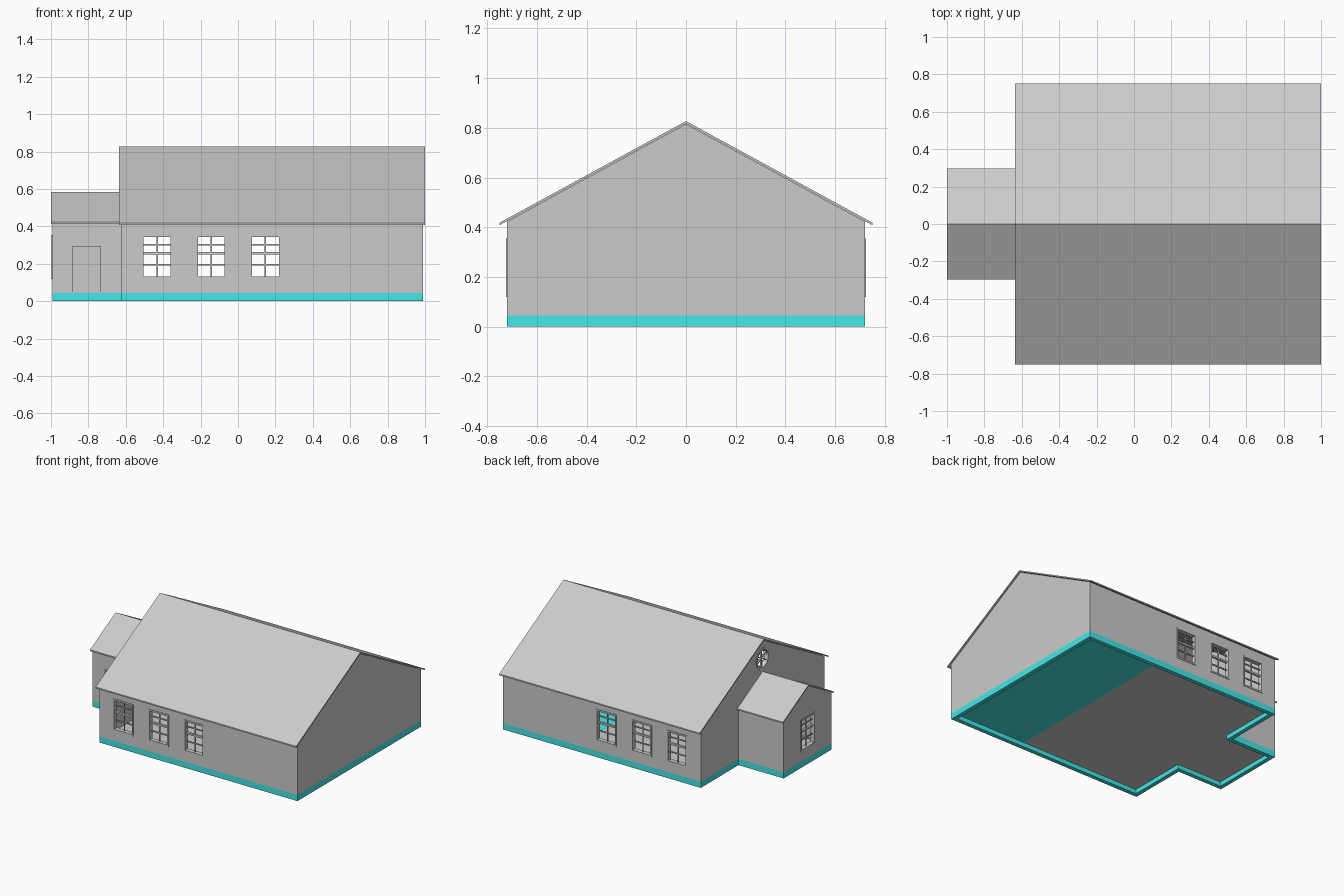
import bpy, bmesh
from math import pi, sin, cos
from mathutils import Matrix, Vector

if "Cube" in bpy.data.objects:
    bpy.data.objects.remove(bpy.data.objects["Cube"])

PITCH = 0.545
T = 0.03            # wall thickness
BASE = 0.045        # plinth height
WIN_X = (-0.432, -0.143, 0.146)

teal = bpy.data.materials.new("teal")
teal.diffuse_color = (0.06, 0.8, 0.8, 1)
teal.use_nodes = True
teal.node_tree.nodes["Principled BSDF"].inputs["Base Color"].default_value = teal.diffuse_color


def finish(name, bm, mat=None):
    bmesh.ops.recalc_face_normals(bm, faces=bm.faces)
    me = bpy.data.meshes.new(name)
    bm.to_mesh(me)
    bm.free()
    ob = bpy.data.objects.new(name, me)
    bpy.context.collection.objects.link(ob)
    if mat:
        me.materials.append(mat)
    return ob


def add_box(bm, x0, x1, y0, y1, z0, z1, m=Matrix()):
    c = Vector(((x0 + x1) / 2, (y0 + y1) / 2, (z0 + z1) / 2))
    s = Matrix.Diagonal((x1 - x0, y1 - y0, z1 - z0, 1))
    bmesh.ops.create_cube(bm, size=1, matrix=m @ Matrix.Translation(c) @ s)


def box(name, *dims, mat=None):
    bm = bmesh.new()
    add_box(bm, *dims)
    return finish(name, bm, mat)


def extrude(name, pts, vec, mat=None):
    bm = bmesh.new()
    f = bm.faces.new([bm.verts.new(p) for p in pts])
    r = bmesh.ops.extrude_face_region(bm, geom=[f], use_keep_orig=True)
    bmesh.ops.translate(bm, vec=vec, verts=[v for v in r["geom"] if isinstance(v, bmesh.types.BMVert)])
    return finish(name, bm, mat)


def gable(name, x0, x1, hy, z0, ridge):
    e = ridge - hy * PITCH
    prof = [(-hy, z0), (hy, z0), (hy, e), (0, ridge), (-hy, e)]
    return extrude(name, [(x0, y, z) for y, z in prof], (x1 - x0, 0, 0))


def roof(name, x0, x1, hy, ridge, t=0.01):
    e = ridge - hy * PITCH
    prof = [(-hy, e), (0, ridge), (hy, e), (hy, e - t), (0, ridge - t), (-hy, e - t)]
    return extrude(name, [(x0, y, z) for y, z in prof], (x1 - x0, 0, 0))


def cut(ob, cutters):
    for c in cutters:
        c.hide_render = True
        mod = ob.modifiers.new("cut", "BOOLEAN")
        mod.operation, mod.solver, mod.object = "DIFFERENCE", "EXACT", c
        bpy.context.view_layer.objects.active = ob
        bpy.ops.object.modifier_apply(modifier=mod.name)
        bpy.data.objects.remove(c)


def sash_window(name, pos, angle):
    """Local frame: outside faces -y, origin on the outer wall face at z=0."""
    m = Matrix.Translation(pos) @ Matrix.Rotation(angle, 4, "Z")
    bm = bmesh.new()
    for s in (-1, 1):                                        # casing sides
        add_box(bm, *sorted((s * 0.072, s * 0.082)), -0.004, T, 0.12, 0.355, m)
    for z0, z1 in ((0.12, 0.132), (0.343, 0.355)):           # sill and head
        add_box(bm, -0.082, 0.082, -0.004, T, z0, z1, m)
    add_box(bm, -0.073, 0.073, 0.006, 0.022, 0.249, 0.262, m)   # meeting rail
    for z in (0.194, 0.303):                                 # glazing bars
        add_box(bm, -0.073, 0.073, 0.01, 0.018, z - 0.004, z + 0.004, m)
    add_box(bm, -0.003, 0.003, 0.01, 0.018, 0.13, 0.345, m)
    finish(name, bm)


# main hall walls: hollow gable block with window openings
hall = gable("hall_walls", -0.625, 0.99, 0.72, BASE, 0.815)
cut(hall, [gable("hall_void", -0.625 + T, 0.99 - T, 0.72 - T, 0, 0.80)])
cut(hall, [box("window_cut", x - 0.078, x + 0.078, -1, 1, 0.125, 0.35) for x in WIN_X])
ring_z, ring_r, N = 0.68, 0.072, 24
circle = [(-0.7, ring_r * cos(2 * pi * i / N), ring_z + ring_r * sin(2 * pi * i / N)) for i in range(N)]
cut(hall, [extrude("round_cut", circle, (0.2, 0, 0)),
           box("inner_doorway_cut", -0.7, -0.5, -0.09, 0.09, 0, 0.32)])

# entrance annex walls
annex = gable("annex_walls", -0.993, -0.625, 0.28, BASE, 0.575)
cut(annex, [gable("annex_void", -0.993 + T, -0.5, 0.28 - T, 0, 0.56),
            box("annex_window_cut", -1.1, -0.9, -0.078, 0.078, 0.125, 0.35),
            box("door_cut", -0.89, -0.73, -0.4, -0.2, 0.05, 0.30)])

# roofs
roof("hall_roof", -0.637, 1.0, 0.75, 0.827)
roof("annex_roof", -1.0, -0.626, 0.297, 0.585)

# sash windows on both long walls and the annex end
for i, x in enumerate(WIN_X):
    sash_window(f"front_window_{i + 1}", (x, -0.72, 0), 0)
    sash_window(f"back_window_{i + 1}", (x, 0.72, 0), pi)
sash_window("annex_window", (-0.993, 0, 0), -pi / 2)

# round gable window: ring frame and spokes
bm = bmesh.new()
rows = []
for r, x in ((0.076, -0.629), (0.076, -0.595), (0.062, -0.595), (0.062, -0.629)):
    rows.append([bm.verts.new((x, r * cos(2 * pi * i / N), ring_z + r * sin(2 * pi * i / N))) for i in range(N)])
for a in range(4):
    p, q = rows[a], rows[(a + 1) % 4]
    for i in range(N):
        j = (i + 1) % N
        bm.faces.new((p[i], p[j], q[j], q[i]))
for k in range(3):
    m = Matrix.Translation((0, 0, ring_z)) @ Matrix.Rotation(k * pi / 3, 4, "X")
    add_box(bm, -0.618, -0.606, -0.003, 0.003, -0.065, 0.065, m)
finish("round_window", bm)

# door leaf and its frame
box("door", -0.885, -0.735, -0.274, -0.26, 0.05, 0.296)
bm = bmesh.new()
for x in (-0.894, -0.735):
    add_box(bm, x, x + 0.009, -0.284, -0.25, 0.046, 0.302)
add_box(bm, -0.894, -0.726, -0.284, -0.25, 0.294, 0.302)
finish("door_frame", bm)

# plinth: ring that follows the footprint
def footprint(d):
    half = [(-0.993 + d, 0.28 - d), (-0.625 + d, 0.28 - d), (-0.625 + d, 0.72 - d), (0.99 - d, 0.72 - d)]
    return half + [(x, -y) for x, y in reversed(half)]


bm = bmesh.new()
rows = [[bm.verts.new((x, y, z)) for x, y in footprint(d)]
        for d, z in ((0, 0), (0, BASE), (T, BASE), (T, 0))]
for a in range(4):
    p, q = rows[a], rows[(a + 1) % 4]
    for i in range(8):
        j = (i + 1) % 8
        bm.faces.new((p[i], p[j], q[j], q[i]))
finish("plinth", bm, teal)

# floors
box("hall_floor", -0.61, 0.38, -0.70, 0.70, 0.032, 0.044)
box("stage_floor", 0.38, 0.97, -0.70, 0.70, 0.032, 0.044, mat=teal)
box("annex_floor", -0.97, -0.61, -0.26, 0.26, 0.032, 0.044)
